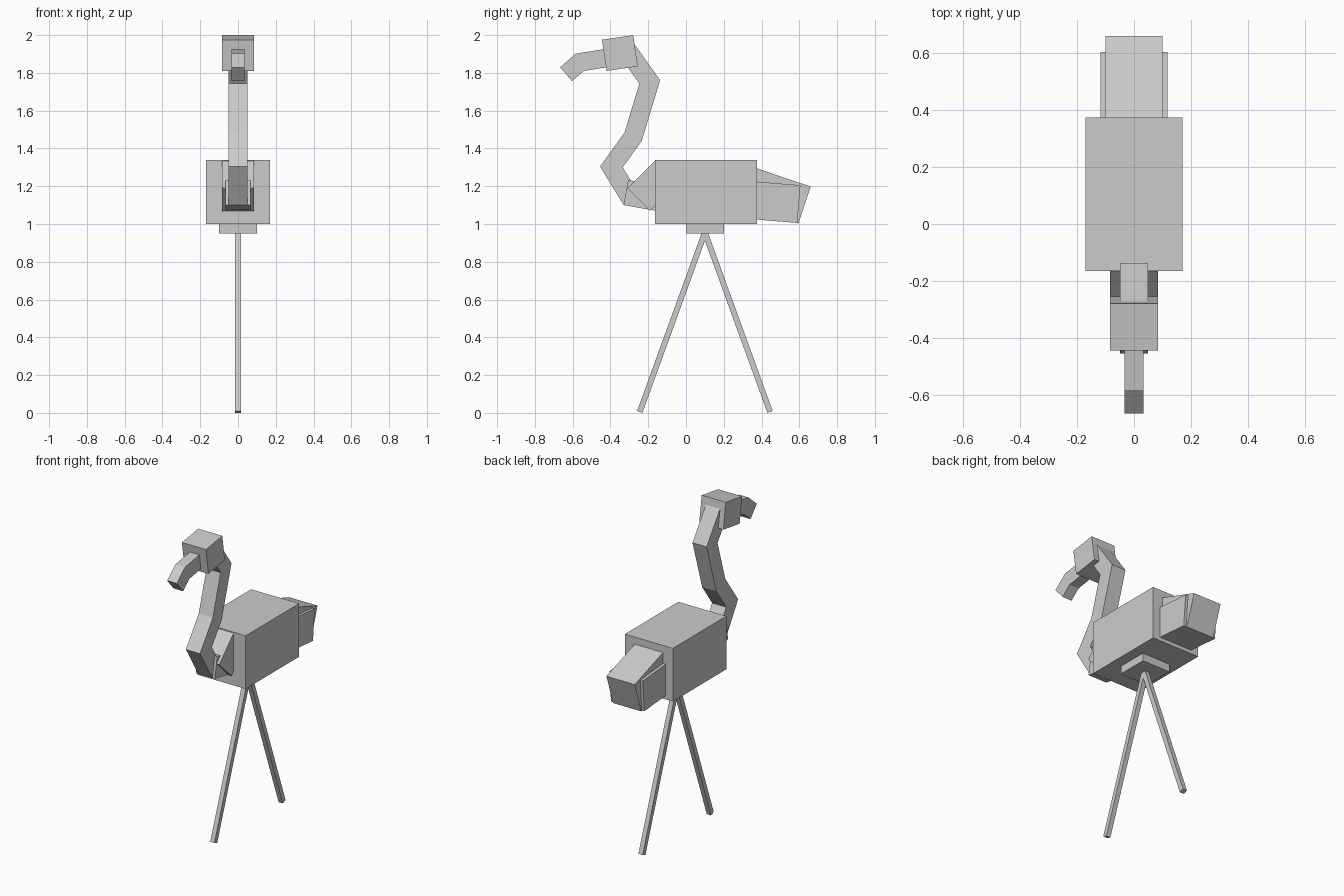
import bpy, bmesh
from math import radians
from mathutils import Vector, Matrix

cube = bpy.data.objects.get("Cube")
if cube:
    bpy.data.objects.remove(cube)

grey = bpy.data.materials.new("plain_grey")
grey.use_nodes = True
grey.diffuse_color = (0.6, 0.6, 0.6, 1)
grey.node_tree.nodes["Principled BSDF"].inputs["Base Color"].default_value = (0.6, 0.6, 0.6, 1)


def finish(name, bm):
    bmesh.ops.recalc_face_normals(bm, faces=bm.faces)
    mesh = bpy.data.meshes.new(name)
    bm.to_mesh(mesh)
    bm.free()
    mesh.materials.append(grey)
    obj = bpy.data.objects.new(name, mesh)
    bpy.context.collection.objects.link(obj)
    return obj


def box(name, y, z, width, length, height, tilt=0):
    """Box centred on x = 0, pitched about the x axis by tilt degrees."""
    bm = bmesh.new()
    bmesh.ops.create_cube(bm, size=1)
    bmesh.ops.scale(bm, vec=(width, length, height), verts=bm.verts)
    bmesh.ops.rotate(bm, matrix=Matrix.Rotation(radians(tilt), 3, 'X'), verts=bm.verts)
    bmesh.ops.translate(bm, vec=(0, y, z), verts=bm.verts)
    return finish(name, bm)


def bent_bar(name, path, width, thick):
    """Rectangular bar following a path in the y-z plane with mitred bends."""
    pts = [Vector(p) for p in path]
    dirs = [(b - a).normalized() for a, b in zip(pts, pts[1:])]
    bm = bmesh.new()
    rings = []
    for i, p in enumerate(pts):
        before, after = dirs[max(i - 1, 0)], dirs[min(i, len(dirs) - 1)]
        along = (before + after).normalized()
        side = Vector((-along.y, along.x)) * (thick / 2 / along.dot(before))
        corners = [(-1, -1), (1, -1), (1, 1), (-1, 1)]
        rings.append([bm.verts.new((sx * width / 2, p.x + s * side.x, p.y + s * side.y))
                      for sx, s in corners])
    for a, b in zip(rings, rings[1:]):
        for k in range(4):
            n = (k + 1) % 4
            bm.faces.new((a[k], a[n], b[n], b[k]))
    bm.faces.new(rings[0])
    bm.faces.new(rings[-1])
    return finish(name, bm)


# Trunk
box("body", 0.105, 1.17, 0.34, 0.54, 0.34)
box("hip", 0.1, 0.976, 0.2, 0.2, 0.052)
box("chest", -0.178, 1.202, 0.17, 0.205, 0.17, 45)
box("neck_base", -0.195, 1.145, 0.134, 0.25, 0.135, -10)

# Tail
box("tail_upper", 0.438, 1.164, 0.2, 0.4, 0.207, -18.5)
box("tail_lower", 0.398, 1.122, 0.236, 0.4, 0.2, -4.8)

# Neck, head and beak
bent_bar("neck", [(-0.287, 1.126), (-0.395, 1.302), (-0.28, 1.462),
                  (-0.192, 1.752), (-0.317, 1.928)], 0.1, 0.1)
box("head", -0.35, 1.905, 0.17, 0.167, 0.167, 8.5)
bent_bar("beak", [(-0.4, 1.882), (-0.562, 1.856), (-0.635, 1.793)], 0.068, 0.097)

# Legs
for name, foot in (("front_leg", -0.245), ("back_leg", 0.445)):
    bent_bar(name, [(0.1, 0.955), (foot, 0.005)], 0.03, 0.03)
